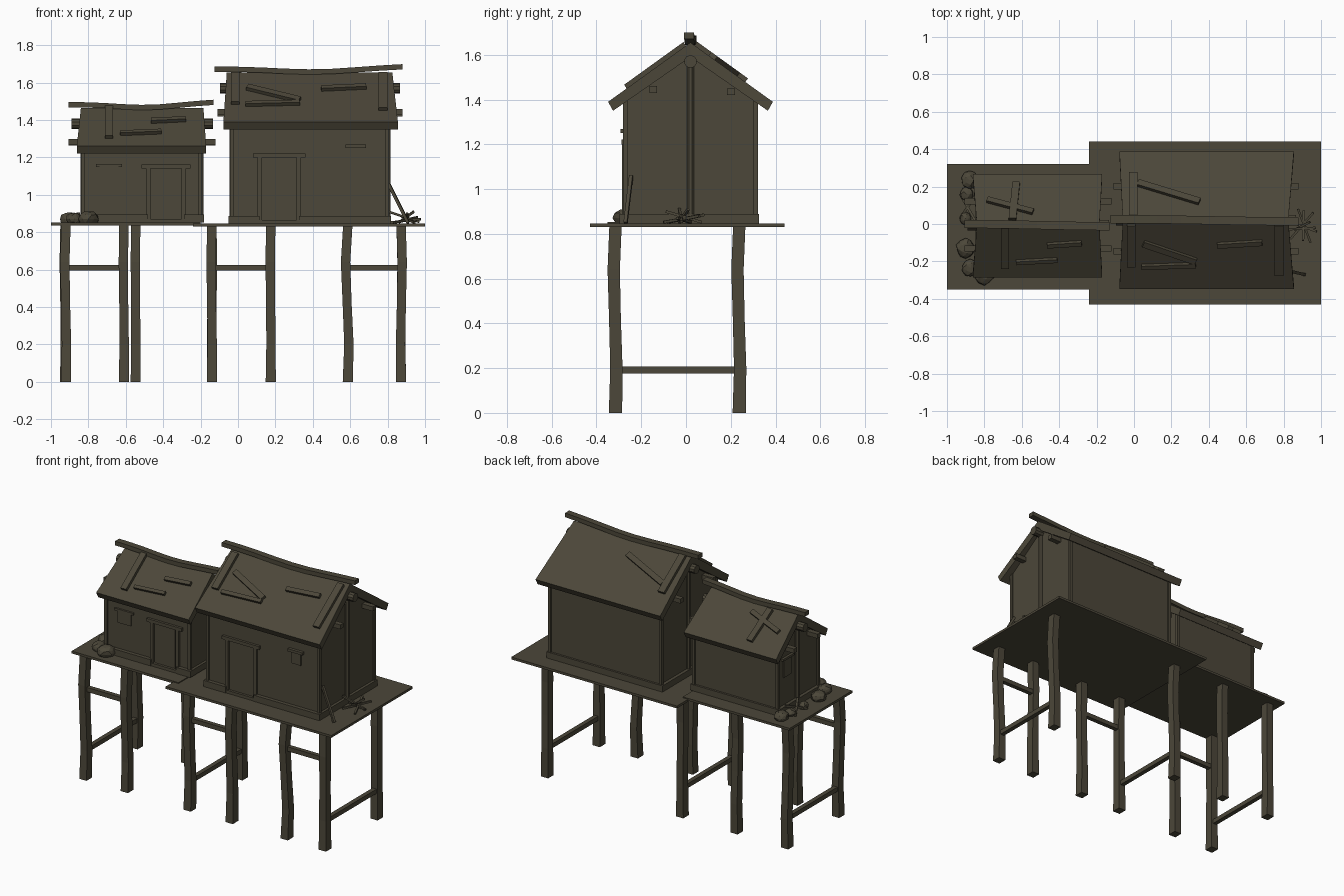
import bpy, bmesh, math, random
from mathutils import Vector

if "Cube" in bpy.data.objects:
    bpy.data.objects.remove(bpy.data.objects["Cube"])
random.seed(4)

def material(name, rgb):
    m = bpy.data.materials.new(name)
    m.diffuse_color = (*rgb, 1)
    m.use_nodes = True
    m.node_tree.nodes["Principled BSDF"].inputs["Base Color"].default_value = m.diffuse_color
    return m
WOOD = material("weathered wood", (0.072, 0.063, 0.041))

def finish(name, bm):
    bmesh.ops.recalc_face_normals(bm, faces=bm.faces[:])
    me = bpy.data.meshes.new(name)
    bm.to_mesh(me)
    bm.free()
    me.materials.append(WOOD)
    ob = bpy.data.objects.new(name, me)
    bpy.context.collection.objects.link(ob)
    return ob

def box(name, x0, x1, y0, y1, z0, z1):
    bm = bmesh.new()
    bmesh.ops.create_cube(bm, size=1)
    for v in bm.verts:
        v.co = (x1 if v.co.x > 0 else x0, y1 if v.co.y > 0 else y0, z1 if v.co.z > 0 else z0)
    return finish(name, bm)

def loft(name, rings):
    bm = bmesh.new()
    rs = [[bm.verts.new(p) for p in r] for r in rings]
    n = len(rs[0])
    for a, b in zip(rs, rs[1:]):
        for i in range(n):
            bm.faces.new((a[i], a[(i + 1) % n], b[(i + 1) % n], b[i]))
    bm.faces.new(rs[0][::-1])
    bm.faces.new(rs[-1])
    return finish(name, bm)

def bar(name, p, q, w, t, up=(0, 0, 1), sides=4):
    # straight plank (4 sides) or log (more sides) from p to q
    p, q = Vector(p), Vector(q)
    s = (q - p).cross(Vector(up)).normalized()
    u = s.cross(q - p).normalized()
    k = math.sqrt(0.5) if sides == 4 else 0.5
    angs = [math.tau * (i + 0.5) / sides for i in range(sides)]
    return loft(name, [[c + s * (w * k * math.cos(a)) + u * (t * k * math.sin(a)) for a in angs]
                       for c in (p, q)])

# platforms
box("large_platform", -0.24, 1, -0.43, 0.44, 0.83, 0.846)
box("small_platform", -1, -0.20, -0.35, 0.32, 0.836, 0.852)

# bent stilts
def stilt(name, x, y, bend):
    rings = []
    for z, f, h in ((0, 0, .027), (.2, .5, .025), (.42, -.3, .024), (.64, -1, .025), (.835, 0, .025)):
        cx, cy = x + bend * f, y + 0.008 * f
        rings.append([(cx + h * a, cy + h * 1.1 * b, z) for a, b in ((-1, -1), (1, -1), (1, 1), (-1, 1))])
    loft(name, rings)
FRONT = [(-.92, .006), (-.61, .003), (-.14, .004), (.175, .003), (.587, .012), (.872, -.006)]
BACK = [(-.925, .004), (-.547, .002), (-.14, -.004), (.872, -.005)]
for i, (x, b) in enumerate(FRONT):
    stilt(f"front_stilt_{i}", x, -.315, b)
for i, (x, b) in enumerate(BACK):
    stilt(f"back_stilt_{i}", x, .238, b)
for a, b in ((-.92, -.61), (-.14, .175), (.587, .872)):
    box("front_brace", a, b, -.33, -.30, .595, .625)
for x in (-.92, -.14, .872):
    box("side_brace", x - .015, x + .015, -.315, .238, .177, .207)

# one hut: walls, roof, logs, skirt, corner posts, door
def hut(n, x0, x1, y0, y1, base, cy, apex, eave_y, eave_z, rx, ex, door, lintel_z):
    slope = [(apex - eave_z) / (cy - eave_y[0]), (apex - eave_z) / (eave_y[1] - cy)]
    def top(y):
        return apex - abs(y - cy) * slope[0 if y < cy else 1]
    th = 0.05
    prof = [(y0, base), (y1, base), (y1, top(y1) - th), (cy, apex - th), (y0, top(y0) - th)]
    loft(n + "_walls", [[(x, y, z) for y, z in prof] for x in (x0, x1)])
    # roof slabs, wider at the eaves than at the ridge
    for side, ey in zip(("front", "back"), eave_y):
        d = .022 if side == "front" else -.022
        rings = []
        for k in (0, 1):
            r, e = rx[k], ex[k]
            rings.append([(r, cy, apex), (e, ey, eave_z), (e, ey + d, eave_z - .04),
                          (r, cy, apex - .065)])
        loft(f"{n}_{side}_roof", rings)
    # sagging ridge beam
    w, rings = .022, []
    bx0, bx1 = rx[0] - .065, rx[1] + .055
    for i in range(9):
        t = i / 8
        x = bx0 + (bx1 - bx0) * t
        z = apex + .006 + .022 * (2 * t - 1) ** 2 * (1 if t > .5 else .5) + .004 * math.sin(9 * t)
        y = cy + .006 * math.cos(3 * t)
        rings.append([(x, y + a * w, z + b * .014) for a, b in ((-1, -1), (1, -1), (1, 1), (-1, 1))])
    loft(n + "_ridge_beam", rings)
    # ridge log and purlin ends
    bar(n + "_ridge_log", (x0 - .065, cy, apex - .085), (x1 + .065, cy, apex - .085), .058, .058, sides=10)
    for y in (cy - .57 * (cy - y0), cy + .62 * (y1 - cy)):
        z = top(y) - .09
        bar(n + "_purlin", (x0 - .08, y, z), (x1 + .08, y, z), .034, .03)
    # gable posts and corner posts
    for x in (x0, x1):
        bar(n + "_gable_post", (x, cy, base), (x, cy, apex - .08), .036, .036, (1, 0, 0), 8)
        for y in (y0, y1):
            box(n + "_corner_post", x - .012, x + .008, y - .01, y + .01, base, top(y) - .045)
    # skirting boards with a gap at the door
    h = base + .042
    box(n + "_skirt_left", x0 - .022, door[0], y0 - .025, y0, base, h)
    box(n + "_skirt_right", door[1], x1 + .018, y0 - .025, y0, base, h)
    box(n + "_skirt_back", x0 - .022, x1 + .018, y1, y1 + .014, base, h)
    for a, b in ((x0 - .022, x0), (x1, x1 + .018)):
        box(n + "_skirt_end", a, b, y0 - .025, y1 + .014, base, h)
    # door, frame and threshold
    box(n + "_door", door[0] + .02, door[1] - .02, y0 - .005, y0 + .01, base, lintel_z)
    for x in door:
        box(n + "_door_post", x - .012, x + .012, y0 - .014, y0 + .01, base, lintel_z)
    box(n + "_lintel", door[0] - .035, door[1] + .035, y0 - .017, y0 + .01, lintel_z - .01, lintel_z + .012)
    box(n + "_threshold", door[0], door[1], y0 - .022, y0, base, base + .02)
    # loose plank lying on the roof between two plan points
    def plank(p, q, w=.03):
        s = -slope[0] if (p[1] + q[1]) / 2 < cy else slope[1]
        nrm = Vector((0, s, 1)).normalized()
        a, b = [Vector((v[0], v[1], top(v[1]))) + nrm * .008 for v in (p, q)]
        bar(n + "_roof_plank", a, b, w, .024, nrm)
    return plank

big = hut("large_hut", -.03, .80, -.272, .312, .846, .02, 1.655, (-.348, .388), 1.39,
          (-.06, .825), (-.078, .855), (.115, .325), 1.21)
for p, q, w in (((.05, -.10), (.33, -.195), .035), ((.04, -.225), (.33, -.215), .025),
                ((.445, -.11), (.685, -.095), .028), ((.775, -.265), (.775, .0), .046),
                ((-.015, -.22), (-.015, .0), .046), ((.02, .215), (.35, .115), .036),
                ((-.005, .03), (-.005, .265), .046)):
    big(p, q, w)
small = hut("small_hut", -.825, -.20, -.225, .20, .852, -.006, 1.465, (-.285, .268), 1.26,
            (-.84, -.185), (-.862, -.17), (-.48, -.29), 1.15)
for p, q, w in (((-.69, -.23), (-.69, -.01), .042), ((-.465, -.11), (-.28, -.098), .025),
                ((-.63, -.20), (-.41, -.188), .022), ((-.785, .125), (-.54, .06), .03),
                ((-.63, .215), (-.65, .02), .04)):
    small(p, q, w)

# small windows with ledges
box("large_front_window", .595, .665, -.279, -.26, 1.17, 1.25)
box("large_window_ledge", .575, .685, -.292, -.26, 1.25, 1.268)
box("small_front_window", -.74, -.64, -.232, -.21, 1.07, 1.15)
box("small_window_ledge", -.76, -.62, -.238, -.21, 1.15, 1.165)
box("small_side_window", -.832, -.81, .06, .14, 1.08, 1.2)
box("small_side_ledge", -.842, -.81, .04, .16, 1.2, 1.215)

# stones beside the small hut
for x, y, r in ((-.80, -.265, .055), (-.875, -.235, .045), (-.90, -.13, .05), (-.895, .16, .034),
                (-.88, .235, .045), (-.90, .03, .032)):
    bm = bmesh.new()
    bmesh.ops.create_icosphere(bm, subdivisions=2, radius=r)
    for v in bm.verts:
        v.co *= random.uniform(.9, 1.08)
        v.co = Vector((v.co.x + x, v.co.y * 1.1 + y, max(v.co.z * .8 + .87, .848)))
    finish("stone", bm)

# stick piles and leaning poles
for dx, dy, z in ((.12, .07, .88), (.14, -.03, .87), (.06, -.08, .9), (.1, .02, .91), (.03, .09, .885)):
    bar("stick", (.98 - dx * 1.2, -.01 - dy, .852), (.85 + dx * .9, -.01 + dy, z), .012, .012)
for dy in (-.06, .07):
    bar("small_hut_stick", (-.93, .09 + dy, .86), (-.85, .09 - dy, .9), .014, .014)
bar("leaning_pole", (.91, -.27, .85), (.805, -.245, 1.06), .016, .016)
bar("low_pole", (.97, -.02, .855), (.805, -.03, .91), .012, .012)
